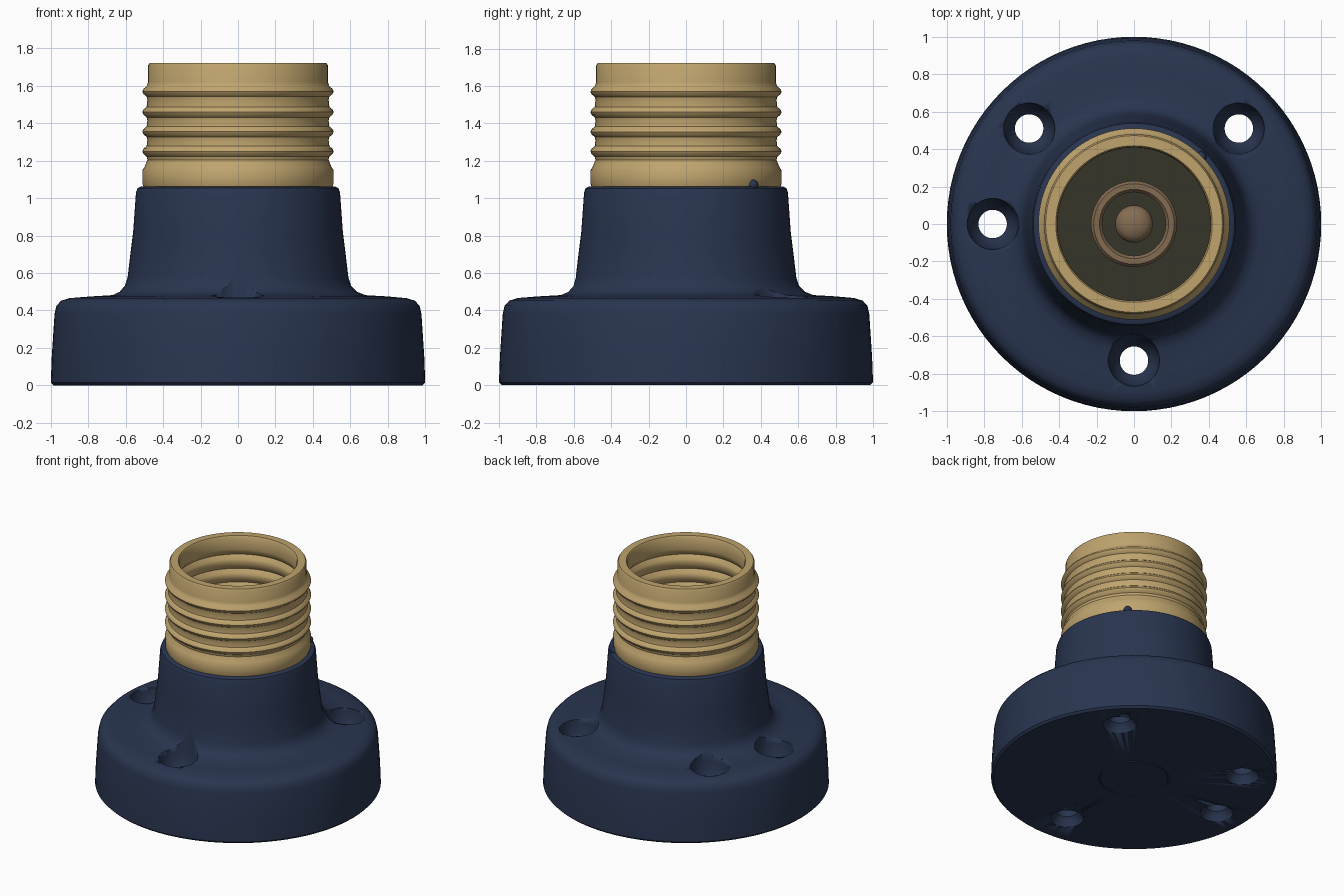
import bpy, math

if "Cube" in bpy.data.objects:
    bpy.data.objects.remove(bpy.data.objects["Cube"], do_unlink=True)


def material(name, rgb):
    m = bpy.data.materials.new(name)
    m.use_nodes = True
    m.diffuse_color = (*rgb, 1)
    m.node_tree.nodes["Principled BSDF"].inputs["Base Color"].default_value = (*rgb, 1)
    return m


NAVY = material("navy plastic", (0.022, 0.036, 0.080))
BRASS = material("brass", (0.52, 0.37, 0.155))
OLIVE = material("dark olive insulator", (0.035, 0.035, 0.022))
BRONZE = material("bronze contact", (0.23, 0.15, 0.085))


def smooth(obj, degrees=35):
    bpy.ops.object.select_all(action="DESELECT")
    bpy.context.view_layer.objects.active = obj
    obj.select_set(True)
    bpy.ops.object.shade_smooth_by_angle(angle=math.radians(degrees))


def lathe(name, profile, mat, closed=False, n=96, at=(0, 0, 0)):
    """Revolve (radius, height) points, listed bottom to top on the outside."""
    verts, rings = [], []
    for r, z in profile:
        count = n if r > 0 else 1
        rings.append([len(verts) + i % count for i in range(n)])
        verts += [(r * math.cos(math.tau * i / n), r * math.sin(math.tau * i / n), z)
                  for i in range(count)]
    pairs = list(zip(rings, rings[1:]))
    if closed:
        pairs.append((rings[-1], rings[0]))
    faces = []
    for a, b in pairs:
        for i in range(n):
            j = (i + 1) % n
            faces.append(list(dict.fromkeys((a[i], a[j], b[j], b[i]))))
    mesh = bpy.data.meshes.new(name)
    mesh.from_pydata(verts, [], faces)
    mesh.materials.append(mat)
    obj = bpy.data.objects.new(name, mesh)
    obj.location = at
    bpy.context.collection.objects.link(obj)
    smooth(obj)
    return obj


# Flanged body with tapered neck and a fine groove underneath
body = lathe("body", [
    (0, 0), (0.235, 0), (0.235, 0.01), (0.245, 0.01), (0.245, 0),
    (0.985, 0), (1.0, 0.015), (0.995, 0.15), (0.98, 0.38), (0.97, 0.425),
    (0.945, 0.452), (0.90, 0.466), (0.80, 0.475), (0.68, 0.482), (0.635, 0.50),
    (0.605, 0.53), (0.59, 0.575), (0.575, 0.70), (0.56, 0.82), (0.545, 1.03),
    (0.537, 1.053), (0.52, 1.062), (0, 1.062)], NAVY)

# Countersunk screw holes through the flange
for k, (x, y) in enumerate([(-0.56, 0.51), (0.56, 0.51), (-0.755, 0), (0, -0.73)]):
    cutter = lathe(f"screw_hole_cutter_{k}", [
        (0, -0.05), (0.12, -0.05), (0.115, 0.01), (0.076, 0.06), (0.076, 0.30),
        (0.10, 0.33), (0.125, 0.39), (0.135, 0.45), (0.145, 0.60), (0, 0.60)],
        NAVY, n=40, at=(x, y, 0))
    cutter.hide_render = True
    cutter.hide_set(True)
    cut = body.modifiers.new("screw_hole", "BOOLEAN")
    cut.operation, cut.solver, cut.object = "DIFFERENCE", "EXACT", cutter

# Rolled brass shell: collar, four thread ridges, plain lip
outer = [(0.50, 1.05), (0.51, 1.075), (0.51, 1.15), (0.50, 1.165)]
for z in (1.25, 1.355, 1.46, 1.57):
    outer += [(0.484, z - 0.045), (0.488, z - 0.028), (0.505, z - 0.014), (0.511, z),
              (0.505, z + 0.014), (0.488, z + 0.028)]
outer += [(0.48, 1.62), (0.48, 1.71), (0.472, 1.722)]
inner = [(0.418, 1.722), (0.41, 1.71), (0.41, 1.62)]
for z in (1.57, 1.46, 1.355, 1.25):
    inner += [(0.414, z + 0.028), (0.435, z), (0.414, z - 0.028), (0.408, z - 0.045)]
inner += [(0.41, 1.05)]
lathe("threaded_shell", outer + inner, BRASS, closed=True)

# Insulating floor and electrical contacts inside the shell
lathe("insulator_floor", [(0.43, 1.055), (0.43, 1.08), (0, 1.08)], OLIVE)
lathe("contact_ring", [(0.23, 1.07), (0.23, 1.21), (0.215, 1.23), (0.185, 1.23),
                       (0.17, 1.21), (0.17, 1.07)], BRONZE, n=48)
lathe("centre_contact", [(0.10, 1.07), (0.10, 1.43), (0.092, 1.455), (0.07, 1.475),
                         (0.035, 1.487), (0, 1.49)], BRONZE, n=40)

# Small locking pin at the foot of the shell
c = 0.505 * math.sqrt(0.5)
bpy.ops.mesh.primitive_uv_sphere_add(segments=16, ring_count=8, radius=0.03,
                                     location=(c, c, 1.07))
pin = bpy.context.object
pin.name = "locking_pin"
pin.data.materials.append(NAVY)
smooth(pin)
